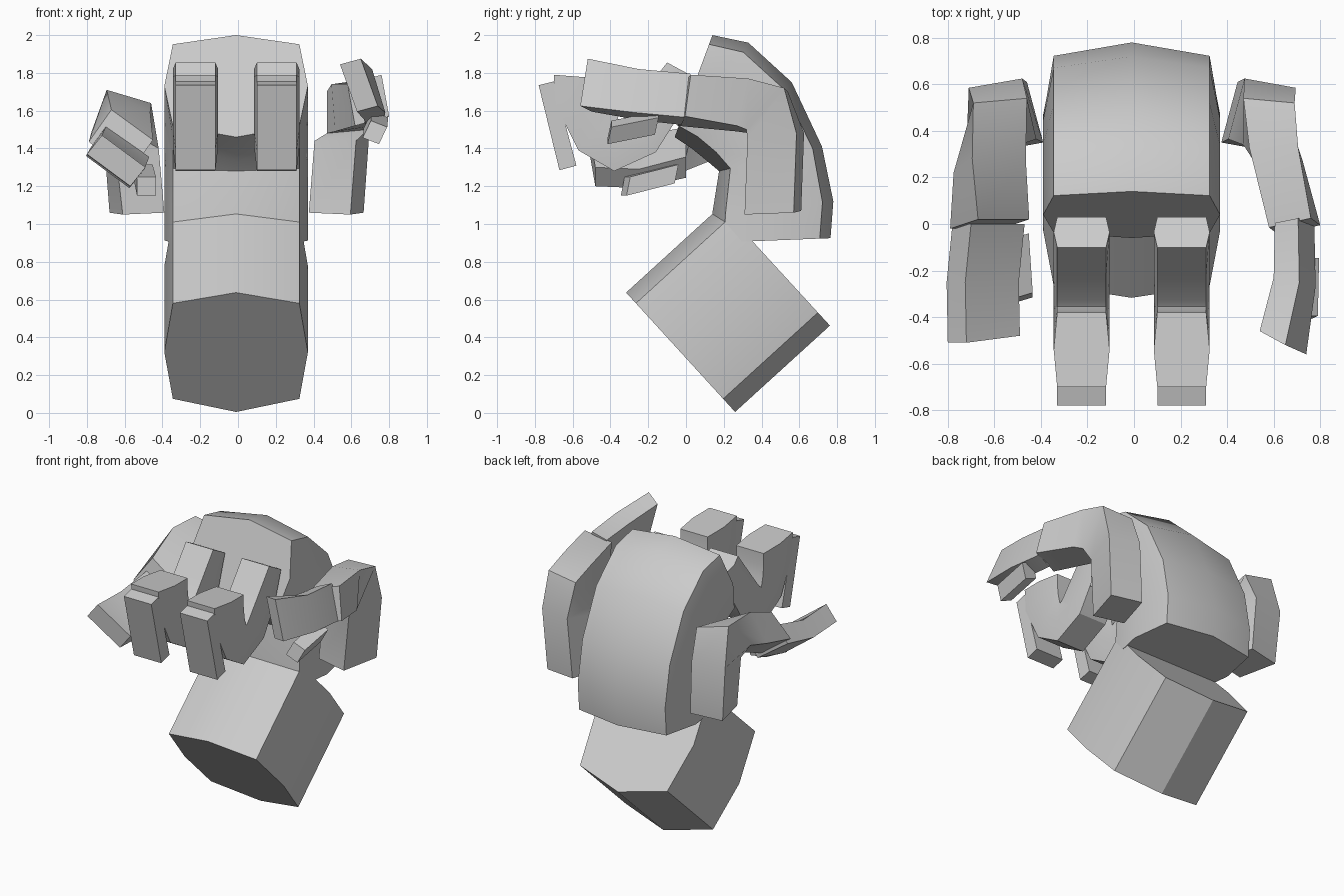
import bpy, bmesh, math
from mathutils import Vector as V

CX = -0.01  # symmetry line of the body


def loft(name, rings):
    """Skin a list of closed rings and cap both ends."""
    bm = bmesh.new()
    vs = [[bm.verts.new(p) for p in r] for r in rings]
    n = len(rings[0])
    for r0, r1 in zip(vs, vs[1:]):
        for i in range(n):
            j = (i + 1) % n
            bm.faces.new((r0[i], r0[j], r1[j], r1[i]))
    bm.faces.new(vs[0])
    bm.faces.new(vs[-1])
    bmesh.ops.recalc_face_normals(bm, faces=bm.faces)
    me = bpy.data.meshes.new(name)
    bm.to_mesh(me)
    bm.free()
    ob = bpy.data.objects.new(name, me)
    bpy.context.collection.objects.link(ob)
    bpy.ops.object.select_all(action='DESELECT')
    ob.select_set(True)
    bpy.context.view_layer.objects.active = ob
    bpy.ops.object.shade_smooth_by_angle(angle=math.radians(30))
    return ob


def strap(name, cx, section, pairs):
    """Section (x, t) swept along (outer, inner) pairs in the side plane."""
    rings = []
    for oy, oz, iy, iz in pairs:
        rings.append([(cx + x, oy + (iy - oy) * t, oz + (iz - oz) * t)
                      for x, t in section])
    return loft(name, rings)


def bar(name, stations):
    """Four-sided bar through stations of centre, side and up half-vectors."""
    rings = []
    for c, a, b in stations:
        c, a, b = V(c), V(a), V(b)
        rings.append([c + a + b, c - a + b, c - a - b, c + a - b])
    return loft(name, rings)


bulged = [(0, 0), (0.335, 0.09), (0.38, 0.5), (0.335, 0.89),
          (0, 1), (-0.335, 0.89), (-0.38, 0.5), (-0.335, 0.09)]
six_sided = [(0.105, 0), (0.12, 0.5), (0.105, 1),
             (-0.105, 1), (-0.12, 0.5), (-0.105, 0)]

# wrist block
strap("wrist_block", CX, bulged, [(-0.317, 0.637, 0.26, 0.005),
                                  (0.183, 1.093, 0.762, 0.462)])

# curved palm
strap("palm", CX, bulged, [
    (0.765, 0.925, 0.13, 0.90), (0.78, 1.12, 0.14, 1.06),
    (0.72, 1.41, 0.175, 1.28), (0.56, 1.75, 0.11, 1.335),
    (0.33, 1.96, 0.03, 1.40), (0.14, 2.0, -0.06, 1.46)])

# two middle fingers with their tips
for side, s in (("left", -1), ("right", 1)):
    x = CX + s * 0.215
    strap(side + "_middle_finger", x, six_sided, [
        (0.03, 1.785, -0.10, 1.855), (-0.04, 1.57, -0.22, 1.70),
        (-0.16, 1.38, -0.33, 1.56), (-0.38, 1.28, -0.355, 1.54),
        (-0.57, 1.39, -0.37, 1.60), (-0.69, 1.63, -0.38, 1.68),
        (-0.70, 1.79, -0.38, 1.765)])
    bar(side + "_middle_fingertip", [
        ((x, -0.74, 1.745), (0.105, 0, 0), (0, 0.04, 0.01)),
        ((x, -0.625, 1.297), (0.105, 0, 0), (0, 0.045, 0.012))])

# right outer finger
bar("right_outer_finger_base", [
    ((0.52, 0.46, 1.06), (0.11, -0.02, -0.005), (0.035, 0.13, 0.005)),
    ((0.55, 0.475, 1.46), (0.11, -0.02, 0), (0.035, 0.13, 0.02)),
    ((0.58, 0.43, 1.60), (0.11, -0.01, 0.01), (0, 0.10, 0.11)),
    ((0.61, 0.30, 1.63), (0.105, 0, 0.015), (-0.01, 0.03, 0.125)),
    ((0.69, -0.01, 1.655), (0.09, 0.02, 0.025), (-0.02, 0.015, 0.11))])
bar("right_outer_finger_end", [
    ((0.69, 0.0, 1.66), (0.05, 0.01, 0.02), (-0.035, 0.015, 0.115)),
    ((0.69, -0.25, 1.685), (0.055, -0.01, 0.02), (-0.035, 0.01, 0.115)),
    ((0.64, -0.51, 1.735), (0.055, -0.03, 0.015), (-0.045, 0.02, 0.125))])
bar("right_outer_fingertip", [
    ((0.73, -0.155, 1.535), (0.043, 0, -0.017), (0.022, 0.01, 0.045)),
    ((0.725, -0.405, 1.485), (0.043, 0, -0.017), (0.022, 0.01, 0.045))])

# left outer finger
bar("left_outer_finger_base", [
    ((-0.535, 0.46, 1.06), (0.11, 0.02, 0.005), (-0.035, 0.13, 0.005)),
    ((-0.565, 0.475, 1.42), (0.115, 0.02, 0), (-0.03, 0.13, 0.02)),
    ((-0.59, 0.43, 1.57), (0.115, 0.01, -0.03), (0.015, 0.10, 0.10)),
    ((-0.62, 0.25, 1.54), (0.115, 0, -0.06), (0.04, 0.03, 0.11)),
    ((-0.62, 0.0, 1.44), (0.11, 0, -0.08), (0.06, 0.02, 0.085))])
bar("left_outer_finger_end", [
    ((-0.625, 0.0, 1.38), (0.115, 0, -0.08), (0.04, 0, 0.055)),
    ((-0.65, -0.25, 1.325), (0.115, 0, -0.085), (0.04, 0, 0.05)),
    ((-0.645, -0.495, 1.335), (0.115, 0.015, -0.085), (0.04, 0, 0.05))])
bar("left_outer_fingertip", [
    ((-0.50, -0.065, 1.265), (0.048, 0.015, 0), (0, 0.01, 0.05)),
    ((-0.485, -0.32, 1.20), (0.05, 0.015, 0), (0, 0.01, 0.05))])
